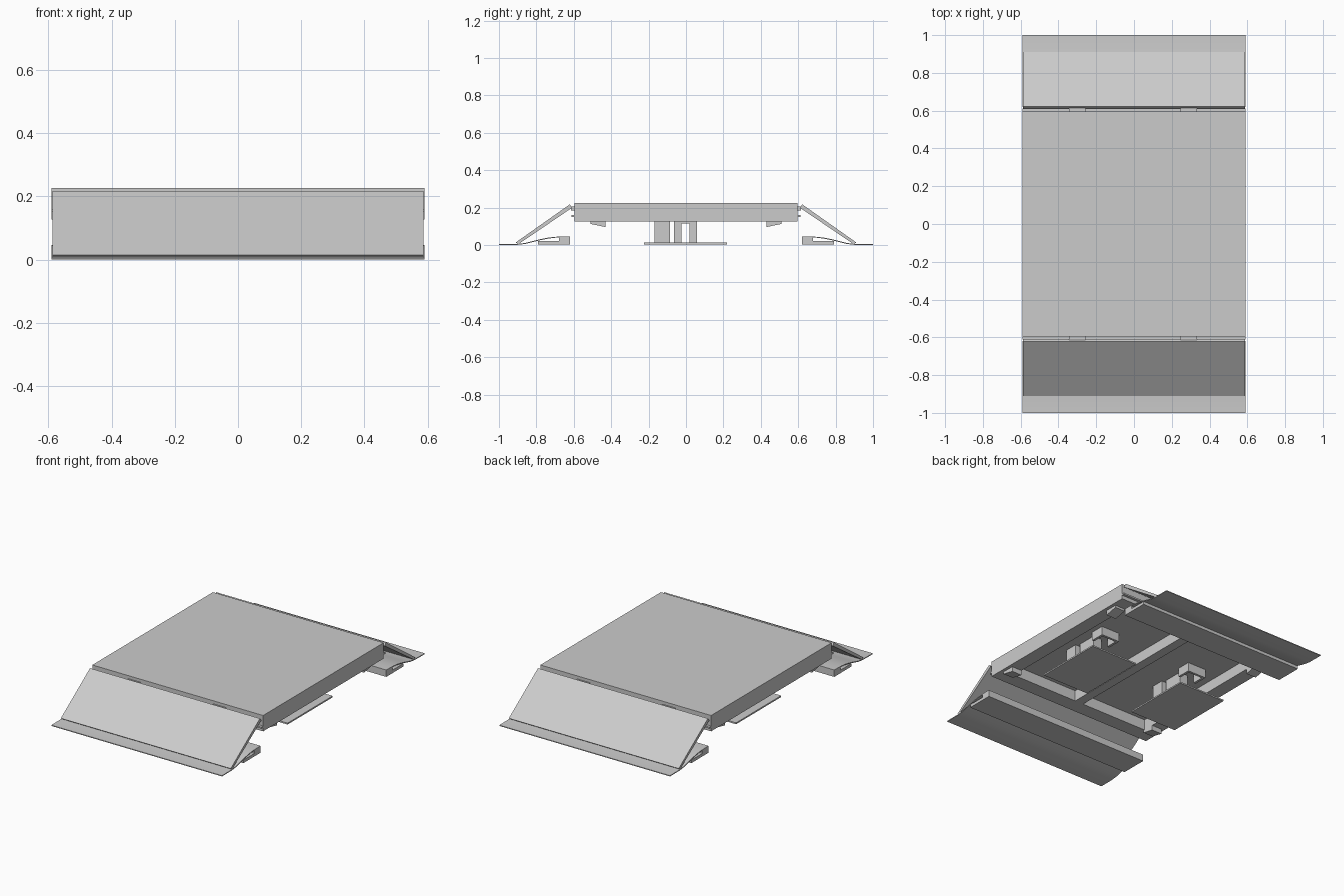
import bpy, bmesh

if "Cube" in bpy.data.objects:
    bpy.data.objects.remove(bpy.data.objects["Cube"])

W = 0.59  # half width of the platform


def finish(name, bm):
    bmesh.ops.recalc_face_normals(bm, faces=bm.faces[:])
    mesh = bpy.data.meshes.new(name)
    bm.to_mesh(mesh)
    bm.free()
    obj = bpy.data.objects.new(name, mesh)
    bpy.context.collection.objects.link(obj)
    return obj


def box(name, x, y, z):
    """Box from (min, max) pairs."""
    bm = bmesh.new()
    bmesh.ops.create_cube(bm, size=1)
    for v in bm.verts:
        v.co = [sum(r) / 2 + c * (r[1] - r[0]) for r, c in zip((x, y, z), v.co)]
    return finish(name, bm)


def extrude_x(name, profile, x0, x1):
    """Closed (y, z) profile swept along x."""
    bm = bmesh.new()
    face = bm.faces.new([bm.verts.new((x0, y, z)) for y, z in profile])
    new = bmesh.ops.extrude_face_region(bm, geom=[face])["geom"]
    verts = [g for g in new if isinstance(g, bmesh.types.BMVert)]
    bmesh.ops.translate(bm, verts=verts, vec=(x1 - x0, 0, 0))
    return finish(name, bm)


def span(s, a, b):
    return tuple(sorted((s * a, s * b)))


# Deck plate and its longitudinal beams
box("deck_plate", (-W, W), (-0.595, 0.595), (0.195, 0.226))
box("centre_beam", (-0.03, 0.03), (-0.5, 0.5), (0.127, 0.195))

for s, side in ((-1, "front"), (1, "back")):
    def m(pts):
        return [(s * y, z) for y, z in pts]

    # Deck end rail with lower ledge
    box(f"{side}_rail", (-W, W), span(s, 0.5, 0.595), (0.127, 0.195))
    box(f"{side}_ledge", (-W, W), span(s, 0.594, 0.612), (0.15, 0.16))

    # Sloping access panel
    extrude_x(f"{side}_ramp_panel",
              m([(0.91, 0.014), (0.622, 0.217), (0.608, 0.2), (0.897, 0.004)]), -0.587, 0.587)

    # Curved ground sheet running up under the ramp
    top = [(1.0, 0.005), (0.9, 0.006), (0.86, 0.011), (0.82, 0.021), (0.78, 0.031),
           (0.74, 0.039), (0.70, 0.044), (0.66, 0.046), (0.62, 0.046)]
    sheet = extrude_x(f"{side}_ground_sheet",
                      m(top + [(y, z - 0.005) for y, z in reversed(top)]), -W, W)
    bpy.context.view_layer.objects.active = sheet
    sheet.select_set(True)
    bpy.ops.object.shade_smooth_by_angle(angle=0.52)
    sheet.select_set(False)

    # Stepped bar supporting the sheet
    extrude_x(f"{side}_ground_bar",
              m([(0.79, 0.003), (0.62, 0.003), (0.62, 0.042), (0.68, 0.042),
                 (0.68, 0.022), (0.79, 0.022)]), -W, W)

    # Hinge lugs between deck and ramp
    for cx in (-0.3, 0.29):
        box(f"{side}_hinge", (cx - 0.043, cx + 0.043), span(s, 0.594, 0.614), (0.185, 0.207))

    # Tapered stops under the deck corners
    for t in (-1, 1):
        x0, x1 = span(t, 0.5, 0.57)
        extrude_x(f"{side}_corner_stop",
                  m([(0.51, 0.13), (0.51, 0.113), (0.43, 0.096), (0.43, 0.13)]), x0, x1)

for s, side in ((-1, "left"), (1, "right")):
    # Deck side rail
    box(f"{side}_rail", span(s, 0.5, W), (-0.5, 0.5), (0.127, 0.195))

    # Ground base plate with its lifting posts
    box(f"{side}_base_plate", span(s, 0.17, 0.5), (-0.225, 0.22), (0.004, 0.013))
    c = s * 0.33
    box(f"{side}_main_post", (c - 0.045, c + 0.045), (-0.168, -0.085), (0.013, 0.195))
    for y in (-0.045, 0.04):
        box(f"{side}_fork_post", (c - 0.03, c + 0.03), (y - 0.02, y + 0.02), (0.013, 0.195))
    box(f"{side}_fork_bridge", (c - 0.03, c + 0.03), (-0.025, 0.02), (0.115, 0.195))

    # U-shaped bracket hanging inside the deck
    for t in (-1, 1):
        box(f"{side}_bracket_arm", span(1, c + t * 0.05, c + t * 0.065), (0.09, 0.18), (0.14, 0.195))
    box(f"{side}_bracket_web", (c - 0.065, c + 0.065), (0.165, 0.18), (0.14, 0.195))
